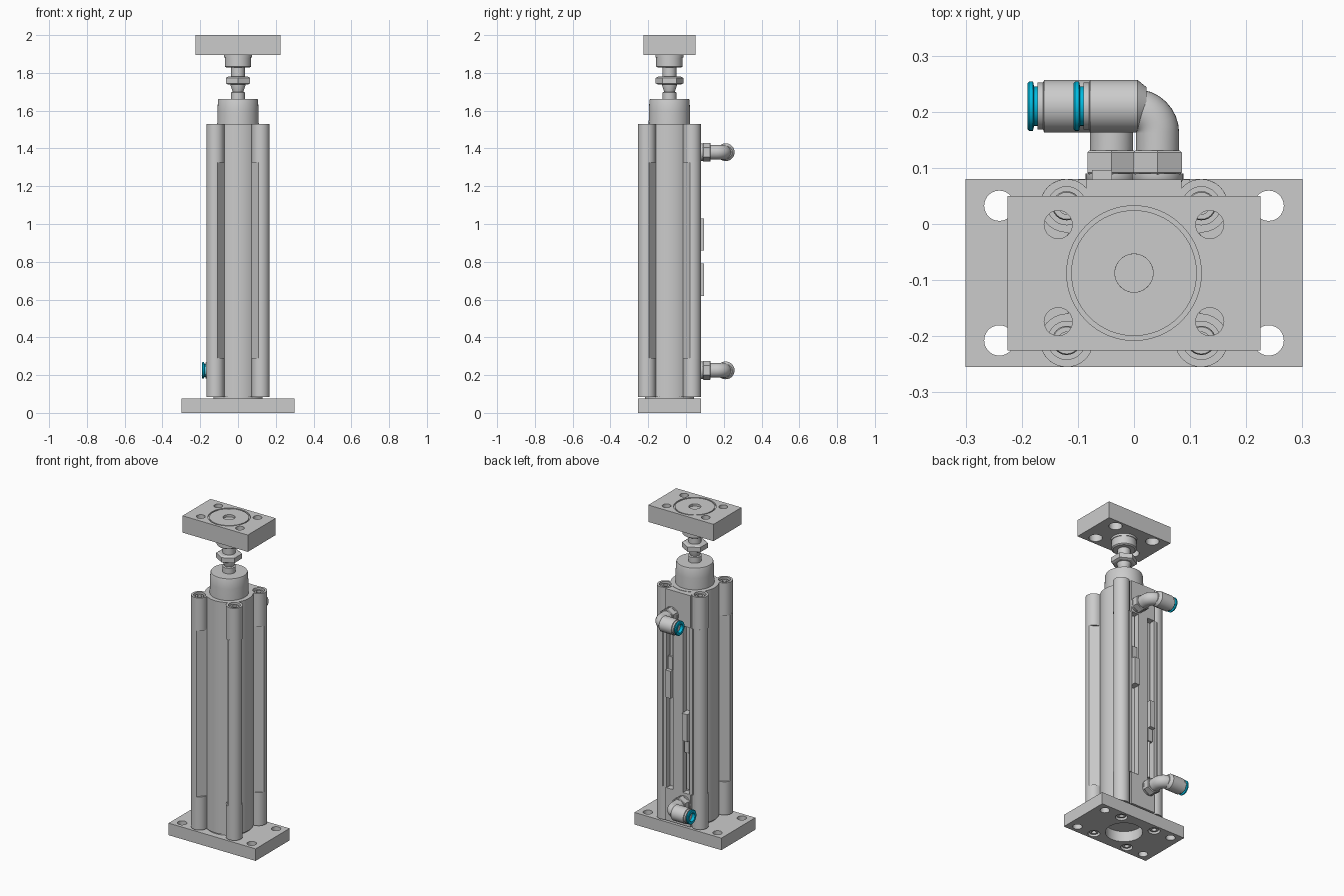
import bpy, bmesh
from math import sin, cos, pi, radians
from mathutils import Vector, Matrix

if "Cube" in bpy.data.objects:
    bpy.data.objects.remove(bpy.data.objects["Cube"])

AY = -0.0875          # y of the cylinder axis
R = 0.1675            # half width of the body
BARREL = 0.137        # barrel radius between the corner columns
OFF = 0.12            # tie screw offset from the axis
CORNERS = [(sx * OFF, AY + sy * OFF) for sx in (-1, 1) for sy in (-1, 1)]
blue = bpy.data.materials.new("blue_ring")
blue.diffuse_color = (0.0, 0.5, 0.75, 1)
blue.use_nodes = True
blue.node_tree.nodes["Principled BSDF"].inputs["Base Color"].default_value = blue.diffuse_color


def finish(name, bm, smooth=True, mat=None):
    bmesh.ops.recalc_face_normals(bm, faces=bm.faces)
    me = bpy.data.meshes.new(name)
    bm.to_mesh(me)
    bm.free()
    ob = bpy.data.objects.new(name, me)
    bpy.context.collection.objects.link(ob)
    if mat:
        me.materials.append(mat)
    bpy.ops.object.select_all(action='DESELECT')
    ob.select_set(True)
    bpy.context.view_layer.objects.active = ob
    if smooth:
        bpy.ops.object.shade_smooth_by_angle(angle=radians(32))
    return ob


def skin(name, rings, **kw):
    """Bridge equal rings of points and cap both ends."""
    bm = bmesh.new()
    vs = [[bm.verts.new(p) for p in ring] for ring in rings]
    n = len(vs[0])
    for a, b in zip(vs, vs[1:]):
        for i in range(n):
            j = (i + 1) % n
            bm.faces.new((a[i], a[j], b[j], b[i]))
    bm.faces.new(vs[0])
    bm.faces.new(vs[-1])
    return finish(name, bm, **kw)


TURN = {'Z': Matrix(), 'Y': Matrix.Rotation(-pi / 2, 4, 'X'), '-X': Matrix.Rotation(-pi / 2, 4, 'Y')}


def lathe(name, prof, loc=(0, AY, 0), axis='Z', segs=40, **kw):
    """Turn (radius, height) pairs around an axis."""
    m = Matrix.Translation(loc) @ TURN[axis]
    angs = [pi / 2 + 2 * pi * i / segs for i in range(segs)]
    return skin(name, [[m @ Vector((r * cos(a), r * sin(a), h)) for a in angs] for r, h in prof], **kw)


def extrude(name, pts, z0, z1, **kw):
    return skin(name, [[(x, y, z) for x, y in pts] for z in (z0, z1)], **kw)


def box(name, x0, x1, y0, y1, z0, z1):
    return extrude(name, [(x0, y0), (x1, y0), (x1, y1), (x0, y1)], z0, z1, smooth=False)


def cut(ob, cutters):
    for c in cutters:
        c.hide_render = True
        m = ob.modifiers.new("cut", 'BOOLEAN')
        m.operation = 'DIFFERENCE'
        m.object = c
        m.solver = 'EXACT'
        bpy.context.view_layer.objects.active = ob
        bpy.ops.object.modifier_apply(modifier=m.name)
        bpy.data.objects.remove(c)
    bpy.ops.object.select_all(action='DESELECT')
    ob.select_set(True)
    bpy.ops.object.shade_smooth_by_angle(angle=radians(32))


def hole(x, y, r, z0, z1):
    return lathe("cutter", [(r, z0), (r, z1)], loc=(x, y, 0), segs=28)


def body_profile(tube):
    """Round barrel with four corner columns; tube columns have flat flanks."""
    pts = []
    span, reach = (31, 60) if tube else (31.5, 130)
    for k in range(4):
        side = [(BARREL * sin(radians(span) * i / 8), BARREL * cos(radians(span) * i / 8)) for i in range(-8, 9)]
        for i in range(25):
            a = radians(45 + reach - 2 * reach * i / 24)
            side.append((OFF + 0.0475 * cos(a), OFF + 0.0475 * sin(a)))
        rot = Matrix.Rotation(k * pi / 2, 2)
        for u, v in side:
            p = rot @ Vector((u, -v))
            pts.append((p.x, p.y + AY))
    return pts


# base plate with corner holes, central bore and countersunk screw holes
base = box("base_plate", -0.3, 0.3, AY - R, AY + R, 0, 0.075)
cut(base, [hole(sx * 0.24, AY + sy * 0.12, 0.027, -0.1, 0.2) for sx in (-1, 1) for sy in (-1, 1)]
    + [hole(x, y, 0.034, -0.1, 0.045) for x, y in CORNERS] + [hole(0, AY, 0.105, -0.1, 0.065)])
lathe("base_spigot", [(0.13, 0.07), (0.13, 0.09)])

# end caps with counterbored columns and a flat port face at the back
for name, z0, z1 in (("lower_cap", 0.083, 0.29), ("upper_cap", 1.325, 1.53)):
    cap = extrude(name, body_profile(False), z0, z1)
    if z1 > 1:
        cut(cap, [hole(x, y, 0.034, 1.49, 1.6) for x, y in CORNERS])
    box(name + "_port_face", -0.085, 0.085, -0.02, 0.079, z0 + 0.002, z1 - 0.002)

# barrel tube and its slotted back rail
extrude("barrel_tube", body_profile(True), 0.285, 1.33)
half = [(0.034, 0.079), (0.034, 0.042), (0.08, 0.042), (0.08, 0.079), (0.1, 0.079), (0.1, 0.0)]
extrude("back_rail", half + [(-x, y) for x, y in reversed(half)], 0.288, 1.327, smooth=False)

# position sensors and their cables in the slots
for name, x, z0, z1, c0, c1 in (("upper_sensor", 0.057, 0.86, 1.03, 1.03, 1.31),
                                ("lower_sensor", -0.057, 0.62, 0.79, 0.31, 0.62)):
    box(name, x - 0.018, x + 0.018, 0.044, 0.096, z0, z1)
    lathe(name + "_cable", [(0.01, c0), (0.01, c1)], loc=(x, 0.058, 0), segs=16)
    ze = z1 if c0 >= z1 else z0 - 0.08
    box(name + "_foot", x - 0.016, x + 0.016, 0.044, 0.074, ze, ze + 0.08)

# socket screws: upper ones in the columns, lower ones in the base
for i, (x, y) in enumerate(CORNERS):
    lathe(f"column_screw_{i}", [(0.026, 1.48), (0.026, 1.518), (0.024, 1.522), (0.015, 1.522), (0.015, 1.5)],
          loc=(x, y, 0), segs=24)
    lathe(f"base_screw_{i}", [(0.027, 0.05), (0.027, 0.012), (0.025, 0.008), (0.014, 0.008), (0.014, 0.03)],
          loc=(x, y, 0), segs=24)

# rod bearing collar, piston rod, nuts and coupling
lathe("rod_collar", [(0.11, 1.525), (0.109, 1.6), (0.106, 1.655), (0.103, 1.662)], segs=56)
lathe("piston_rod", [(0.037, 1.655), (0.037, 1.697), (0.028, 1.70), (0.04, 1.735), (0.04, 1.745)])
lathe("lock_nut", [(0.06, 1.738), (0.073, 1.744), (0.073, 1.774), (0.06, 1.78)], segs=6, smooth=False)
lathe("coupling_stem", [(0.036, 1.775), (0.036, 1.84)])
lathe("coupling", [(0.062, 1.828), (0.07, 1.834), (0.07, 1.885)])
lathe("coupling_flange", [(0.074, 1.882), (0.074, 1.9)])

# top plate with recessed ring, centre hole and four counterbored bolt holes
top = box("top_plate", -0.225, 0.225, AY - 0.1375, AY + 0.1375, 1.895, 2.0)
spots = [(sx * 0.135, AY + sy * 0.0865) for sx in (-1, 1) for sy in (-1, 1)]
cut(top, [hole(x, y, 0.025, 1.8, 2.1) for x, y in spots] + [hole(x, y, 0.038, 1.8, 1.94) for x, y in spots]
    + [hole(0, AY, 0.034, 1.93, 2.1), lathe("cutter", [(0.12, 1.992), (0.12, 2.05)], segs=64)])
lathe("ring_disc", [(0.112, 1.985), (0.112, 1.999), (0.034, 1.999), (0.034, 1.96)], segs=64)


# push-in elbow fittings on the back
def fitting(name, cx, z):
    lathe(name + "_washer", [(0.043, 0.075), (0.046, 0.08), (0.046, 0.09)], loc=(cx, 0, z), axis='Y')
    lathe(name + "_hex", [(0.046, 0.088), (0.05, 0.092), (0.05, 0.127), (0.046, 0.131)],
          loc=(cx, 0, z), axis='Y', segs=6, smooth=False)
    path = [(0, 0.12, 0)] + [(0.04 * cos(a) - 0.04, 0.162 + 0.04 * sin(a), a)
                             for a in (pi / 2 * i / 8 for i in range(9))] + [(-0.06, 0.205, pi / 2)]
    rings = []
    for px, py, a in path:
        out = Vector((cos(a), sin(a), 0)) * 0.0385
        up = Vector((0, 0, 0.0385))
        c = Vector((cx + px, py, z))
        rings.append([c + out * cos(t) + up * sin(t) for t in (2 * pi * i / 32 for i in range(32))])
    skin(name + "_elbow", rings)
    loc = (cx, 0.21, z)
    lathe(name + "_sleeve", [(0.034, 0.02), (0.047, 0.036), (0.047, 0.12), (0.042, 0.122), (0.042, 0.132),
                             (0.028, 0.132)], loc=loc, axis='-X')
    lathe(name + "_release_ring", [(0.035, 0.125), (0.035, 0.138), (0.044, 0.14), (0.044, 0.147), (0.041, 0.15),
                                   (0.026, 0.15), (0.024, 0.11)], loc=loc, axis='-X', mat=blue)


fitting("upper_fitting", 0.042, 1.38)
fitting("lower_fitting", -0.04, 0.225)
